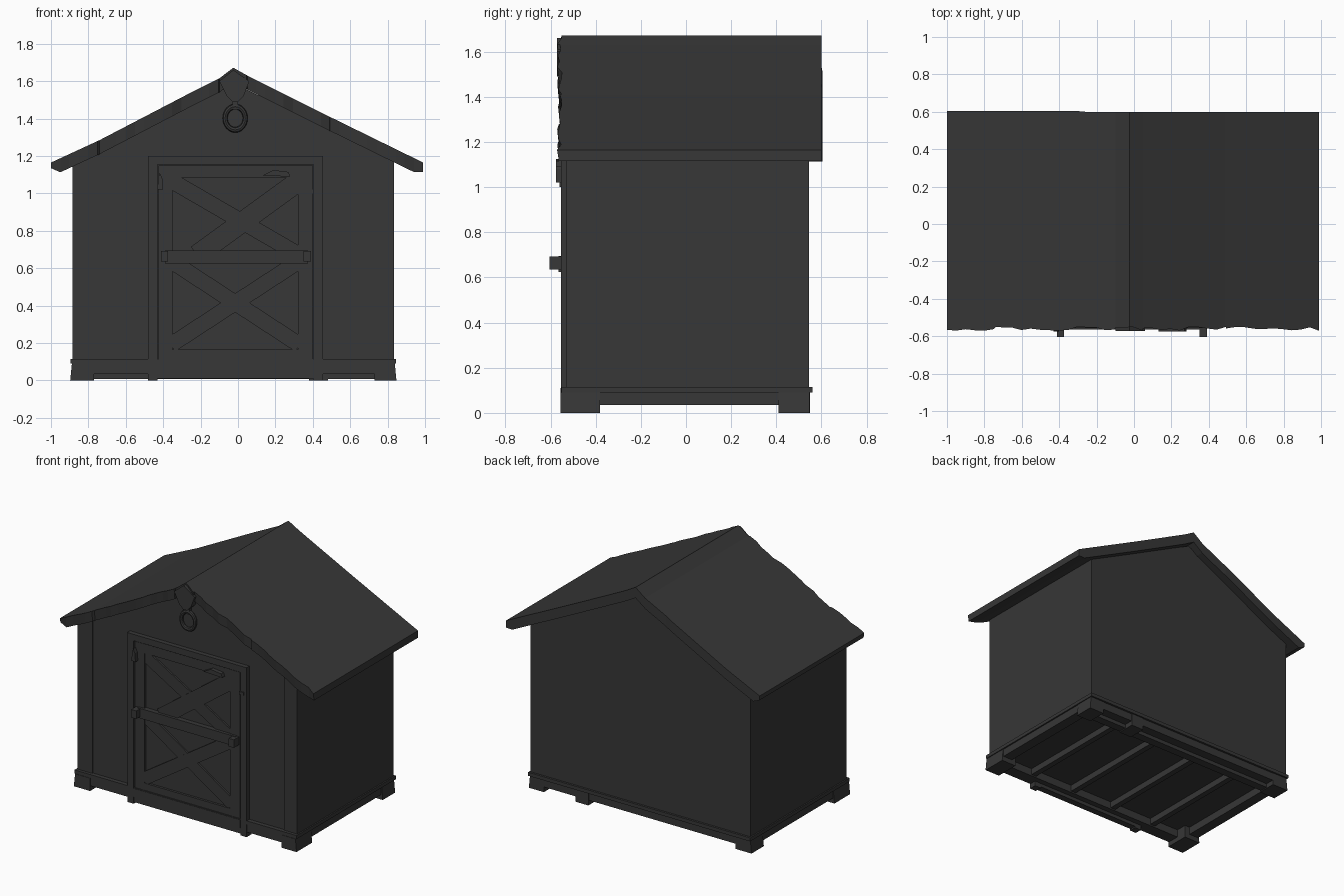
import bpy, bmesh, math, random
from mathutils import Matrix, Vector

if "Cube" in bpy.data.objects:
    bpy.data.objects.remove(bpy.data.objects["Cube"])

random.seed(4)
mat = bpy.data.materials.new("dark_grey")
mat.diffuse_color = (0.038, 0.038, 0.038, 1)
mat.use_nodes = True
mat.node_tree.nodes["Principled BSDF"].inputs["Base Color"].default_value = mat.diffuse_color


def finish(name, bm):
    bmesh.ops.recalc_face_normals(bm, faces=bm.faces)
    me = bpy.data.meshes.new(name)
    bm.to_mesh(me)
    bm.free()
    me.materials.append(mat)
    ob = bpy.data.objects.new(name, me)
    bpy.context.collection.objects.link(ob)
    return ob


def box(name, x0, x1, y0, y1, z0, z1):
    bm = bmesh.new()
    bmesh.ops.create_cube(bm, size=1, matrix=Matrix.Translation(
        ((x0 + x1) / 2, (y0 + y1) / 2, (z0 + z1) / 2)) @ Matrix.Diagonal((x1 - x0, y1 - y0, z1 - z0, 1)))
    return finish(name, bm)


def prism(name, pts, y0, y1):
    """Extrude an x-z outline from y0 to y1."""
    bm = bmesh.new()
    f = bm.faces.new([bm.verts.new((x, y0, z)) for x, z in pts])
    ext = bmesh.ops.extrude_face_region(bm, geom=[f])
    bmesh.ops.translate(bm, vec=(0, y1 - y0, 0),
                        verts=[g for g in ext["geom"] if isinstance(g, bmesh.types.BMVert)])
    return finish(name, bm)


def plank(name, a, b, w, y0, y1):
    """Sloping board between two x-z points."""
    a, b = Vector(a), Vector(b)
    d = (b - a).normalized()
    n = Vector((-d.y, d.x)) * w / 2
    return prism(name, [a + n, b + n, b - n, a - n], y0, y1)


# walls with gables
prism("walls", [(-0.885, 0.09), (0.835, 0.09), (0.835, 1.17), (-0.025, 1.59), (-0.885, 1.16)], -0.522, 0.545)
box("corner_board_left", -0.885, -0.77, -0.53, -0.52, 0.1, 1.2)
box("corner_board_right", 0.73, 0.835, -0.53, -0.52, 0.1, 1.2)

# roof: one bent slab with a ragged front edge
TOP = [(-1, 1.165), (-0.74, 1.285), (-0.26, 1.535), (-0.1, 1.615), (-0.025, 1.672),
       (0.05, 1.63), (0.115, 1.597), (0.49, 1.41), (0.99, 1.165)]


def roof_z(x):
    for (xa, za), (xb, zb) in zip(TOP, TOP[1:]):
        if x <= xb + 1e-6:
            return za + (zb - za) * (x - xa) / (xb - xa)


xs = sorted({round(-1 + 1.99 * i / 40, 3) for i in range(41)} | {p[0] for p in TOP})
bm = bmesh.new()
rings = []
for x in xs:
    z = roof_z(x)
    drop = 0.075
    if x < -0.96:
        drop = 0.03
    elif x > 0.96:
        drop = 0.05
    front = -0.56 + random.uniform(-0.012, 0.012)
    back = 0.604 if x < -0.3 else 0.6
    rings.append([bm.verts.new(p) for p in (
        (x, front, z), (x, back, z), (x, back, z - drop), (x, front + 0.008, z - drop))])
for a, b in zip(rings, rings[1:]):
    for i in range(4):
        j = (i + 1) % 4
        bm.faces.new((a[i], a[j], b[j], b[i]))
bm.faces.new(rings[0])
bm.faces.new(rings[-1][::-1])
finish("roof", bm)

# peak gusset and hanging horseshoe
prism("peak_gusset", [(-0.1, 1.6), (-0.025, 1.66), (0.06, 1.6), (0.03, 1.52), (0, 1.49), (-0.03, 1.49), (-0.06, 1.52)],
      -0.572, -0.52)
bpy.ops.mesh.primitive_torus_add(major_radius=0.054, minor_radius=0.013, major_segments=24, minor_segments=8,
                                 location=(-0.015, -0.535, 1.402), rotation=(math.pi / 2, 0, 0))
shoe = bpy.context.object
shoe.name = "horseshoe"
shoe.scale = (1, 1.15, 1)
shoe.data.materials.append(mat)
bpy.ops.object.shade_smooth_by_angle()
box("horseshoe_hook", -0.03, 0.0, -0.545, -0.52, 1.45, 1.5)

# base trim, perimeter sill, feet
box("base_trim", -0.895, 0.845, -0.552, 0.56, 0.09, 0.115)
box("sill_front", -0.885, 0.835, -0.55, -0.46, 0.035, 0.092)
box("sill_back", -0.885, 0.835, 0.48, 0.545, 0.035, 0.092)
box("sill_left", -0.885, -0.81, -0.55, 0.545, 0.035, 0.092)
box("sill_right", 0.76, 0.835, -0.55, 0.545, 0.035, 0.092)
for xn, o, i in (("left", -0.897, -0.77), ("right", 0.847, 0.73)):
    for yn, y0, y1 in (("front", -0.555, -0.38), ("back", 0.41, 0.548)):
        prism(f"foot_{yn}_{xn}", [(o, 0), (i, 0), (i, 0.09), (o * 0.99, 0.09)], y0, y1)
box("foot_back_middle", 0.38, 0.48, 0.42, 0.55, 0, 0.09)

# underside beams
box("back_beam", -0.8, 0.75, 0.42, 0.48, 0.008, 0.092)
for k in range(4):
    x = -0.55 + 0.35 * k
    box(f"joist_{k + 1}", x - 0.02, x + 0.02, -0.5, 0.45, 0.045, 0.092)

# door frame
box("door_post_left", -0.48, -0.43, -0.553, -0.5, 0, 1.2)
box("door_post_right", 0.405, 0.455, -0.553, -0.5, 0, 1.2)
box("door_lintel", -0.48, 0.455, -0.555, -0.5, 1.155, 1.2)
box("threshold", -0.43, 0.405, -0.555, -0.5, 0.05, 0.11)
box("threshold_step", -0.43, 0.405, -0.548, -0.5, 0.01, 0.05)

# door leaf: panel, stiles, rails
box("door_panel", -0.43, 0.405, -0.53, -0.5, 0.1, 1.16)
box("door_stile_left", -0.425, -0.35, -0.548, -0.52, 0.115, 1.15)
box("door_stile_right", 0.32, 0.4, -0.548, -0.52, 0.115, 1.15)
box("door_rail_top", -0.36, 0.33, -0.547, -0.52, 1.085, 1.15)
box("door_rail_bottom", -0.36, 0.33, -0.547, -0.52, 0.115, 0.165)

# crossed braces in both halves
for half, z0, z1 in (("lower", 0.19, 0.64), ("upper", 0.67, 1.07)):
    plank(f"{half}_brace_falling", (-0.36, z1), (0.33, z0), 0.085, -0.543, -0.52)
    plank(f"{half}_brace_rising", (-0.36 if half == "lower" else -0.22, z0), (0.33, z1),
          0.085 if half == "lower" else 0.11, -0.546, -0.52)

# locking bar with brackets
box("lock_bar", -0.39, 0.375, -0.565, -0.52, 0.625, 0.695)
for n, x in (("left", -0.393), ("right", 0.371)):
    box(f"bar_bracket_{n}", x - 0.02, x + 0.02, -0.605, -0.52, 0.635, 0.692)

# small door fittings
prism("latch_tab", [(-0.43, 1.02), (-0.4, 1.02), (-0.405, 1.08), (-0.418, 1.11), (-0.428, 1.08)], -0.576, -0.52)
prism("top_rail_chip", [(0.13, 1.095), (0.28, 1.09), (0.27, 1.115), (0.19, 1.125)], -0.575, -0.52)
box("hinge_pin", 0.4, 0.435, -0.56, -0.52, 1.0, 1.02)
